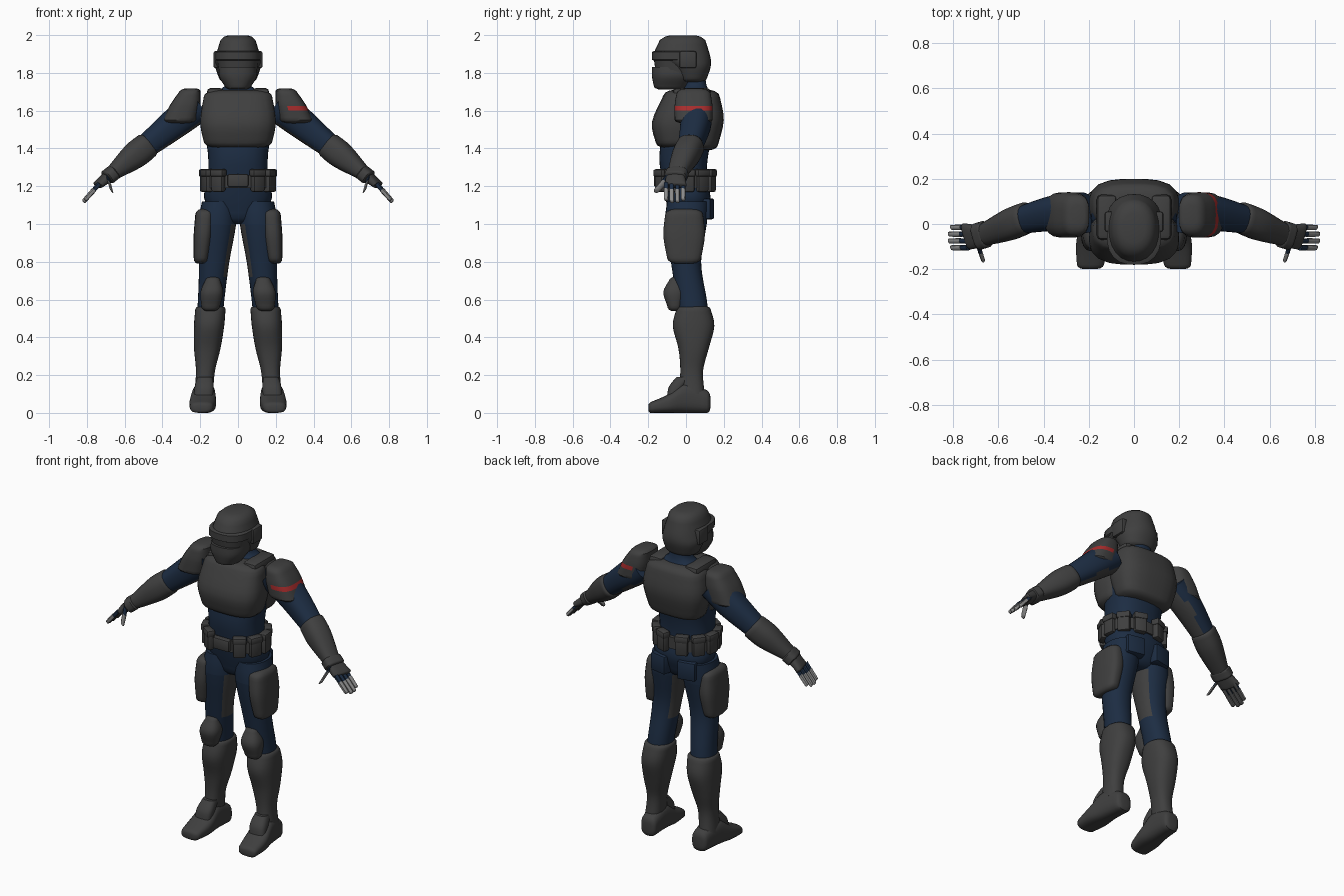
import bpy, bmesh
from math import cos, sin, pi, radians
from mathutils import Vector, Matrix

default_cube = bpy.data.objects.get("Cube")
if default_cube:
    bpy.data.objects.remove(default_cube, do_unlink=True)


def material(name, red, green, blue):
    colour = (red, green, blue, 1)
    made = bpy.data.materials.new(name)
    made.use_nodes = True
    made.diffuse_color = colour
    made.node_tree.nodes["Principled BSDF"].inputs["Base Color"].default_value = colour
    return made


ARMOUR = material("dark grey armour", .05, .05, .05)
CLOTH = material("navy cloth", .012, .026, .056)
RED = material("red stripe", .38, .025, .025)
PALE = material("pale grey glove", .26, .26, .26)
X, Y, Z = Vector((1, 0, 0)), Vector((0, 1, 0)), Vector((0, 0, 1))
parts = []


def finish(name, bm, colours, rule=None, mirror=True, cuts=()):
    """Make an object from a bmesh, cut it at given heights and colour its faces by a rule."""
    for height in cuts:
        geometry = bm.verts[:] + bm.edges[:] + bm.faces[:]
        bmesh.ops.bisect_plane(bm, geom=geometry, plane_co=Z * height, plane_no=Z)
    bmesh.ops.recalc_face_normals(bm, faces=bm.faces)
    for face in bm.faces:
        if rule and rule(face.calc_center_median(), face.normal):
            face.material_index = 1
    mesh = bpy.data.meshes.new(name)
    bm.to_mesh(mesh)
    bm.free()
    for colour in colours:
        mesh.materials.append(colour)
    part = bpy.data.objects.new(name, mesh)
    bpy.context.collection.objects.link(part)
    if mirror:
        part.modifiers.new("mirror", "MIRROR").use_mirror_merge = False
    parts.append(part)


def spline(rings, steps=4):
    """Run a smooth curve through a few rings of position and radii."""
    rings = [Vector(ring) for ring in rings]
    padded = [rings[0], *rings, rings[-1]]
    result = []
    for before, start, end, after in zip(padded, padded[1:], padded[2:], padded[3:]):
        for step in range(steps):
            t = step / steps
            bend = (end - before) * t * (1 - t) ** 2 / 2 - (after - start) * t * t * (1 - t) / 2
            result.append(start.lerp(end, t * t * (3 - 2 * t)) + bend)
    return result + [rings[-1]]


def rounded_end(ring, neighbour, length):
    """Close a loft end with a soft dome."""
    centre = Vector(ring[:3])
    out = (centre - Vector(neighbour[:3])).normalized() * length
    for angle in (.5, 1, 1.4):
        shrink = .4 + .6 * cos(angle)
        yield Vector((*(centre + out * sin(angle)), ring[3] * shrink, ring[4] * shrink))


def loft(name, rings, colours, u=X, v=Y, sides=24, power=2.5, caps=(0, 0), **options):
    """Skin a superellipse along rings holding a centre and radii along u and v."""
    path = spline(rings)
    first = list(rounded_end(path[0], path[1], caps[0]))
    last = list(rounded_end(path[-1], path[-2], caps[1]))
    bm = bmesh.new()
    loops = []
    for ring in first[::-1] + path + last:
        loop = []
        for i in range(sides):
            c, s = cos(2 * pi * i / sides), sin(2 * pi * i / sides)
            k = (abs(c) ** power + abs(s) ** power) ** (-1 / power)
            loop.append(bm.verts.new(Vector(ring[:3]) + u * ring[3] * c * k + v * ring[4] * s * k))
        loops.append(loop)
    for low, high in zip(loops, loops[1:]):
        for i in range(sides):
            bm.faces.new((low[i - 1], low[i], high[i], high[i - 1]))
    bm.faces.new(loops[0])
    bm.faces.new(loops[-1])
    finish(name, bm, colours, **options)


def upright(name, rings, colours, x_at=lambda z: 0, **options):
    """Vertical loft; each ring is y, z, half width, half depth."""
    loft(name, [(x_at(z), y, z, w, d) for y, z, w, d in rings], colours, **options)


def box(name, at, size, colour, turn=0, bevel=.01, mirror=True):
    bm = bmesh.new()
    place = Matrix.Translation(at) @ Matrix.Rotation(turn, 4, "Z") @ Matrix.Diagonal((*size, 1))
    bmesh.ops.create_cube(bm, size=1, matrix=place)
    bmesh.ops.bevel(bm, geom=bm.edges[:], offset=bevel, segments=2, affect="EDGES", profile=.5)
    finish(name, bm, [colour], mirror=mirror)


# Body suit with neck
upright("body_suit", [(.01, 1.06, .14, .1), (.01, 1.14, .18, .12), (-.01, 1.25, .16, .12),
                      (-.01, 1.38, .16, .13), (.03, 1.57, .19, .13), (.05, 1.67, .17, .09),
                      (.05, 1.73, .07, .06), (.04, 1.8, .06, .06)],
        [CLOTH], caps=(.06, 0), mirror=False)

# Chest and back plates with shoulder straps
upright("chest_plate", [(-.05, 1.43, .18, .11), (-.05, 1.54, .2, .13), (-.03, 1.68, .18, .09)],
        [ARMOUR], power=3, caps=(.03, .03), mirror=False)
upright("back_plate", [(.08, 1.42, .17, .09), (.08, 1.55, .2, .12), (.08, 1.67, .18, .1)],
        [ARMOUR], power=3, caps=(.03, .04), mirror=False)
box("shoulder_strap", (.12, .03, 1.69), (.09, .2, .06), ARMOUR, bevel=.02)

# Helmet shell, brow, visor, jaw and ear caps
upright("helmet_shell", [(.03, 1.77, .1, .08), (.02, 1.83, .12, .11), (-.02, 1.88, .12, .15),
                         (-.02, 1.95, .1, .13)],
        [ARMOUR], power=2.2, caps=(.02, .05), mirror=False)
upright("brow_guard", [(-.05, 1.87, .12, .13), (-.05, 1.91, .12, .13)],
        [ARMOUR], caps=(.01, .01), mirror=False)
upright("visor", [(-.05, 1.8, .1, .11), (-.05, 1.87, .11, .12)], [ARMOUR], mirror=False)
upright("jaw_guard", [(-.07, 1.83, .1, .11), (-.07, 1.78, .1, .11), (-.08, 1.73, .07, .09)],
        [ARMOUR], caps=(0, .02), mirror=False)
box("ear_cap", (.11, .01, 1.87), (.04, .09, .09), ARMOUR)

# Belt with buckle, evenly spaced pouches and rear hip bags
upright("belt", [(-.01, 1.19, .18, .14), (-.01, 1.26, .18, .14)], [ARMOUR], mirror=False)
box("buckle", (0, -.15, 1.23), (.11, .04, .07), ARMOUR, mirror=False)
for degrees in range(35, 170, 31):
    turn = radians(degrees)
    spot = Vector((.18 * sin(turn), -.01 - .15 * cos(turn), 1.23))
    box("belt_pouch", spot, (.07, .04, .12), ARMOUR, turn)
    box("pouch_flap", spot + Z * .04, (.08, .05, .04), ARMOUR, turn)
box("rear_hip_bag", (.09, .11, 1.08), (.11, .06, .11), CLOTH, turn=-.2)

# Shoulder pads lean outwards; the stripe runs round the outer half of the left one
for side, label in ((1, "left"), (-1, "right")):
    upright(label + "_shoulder_pad", [(.04, 1.55, .09, .1), (.04, 1.63, .08, .1), (.04, 1.69, .06, .09)],
            [ARMOUR, RED], x_at=lambda z: side * (.85 - .35 * z), power=3, caps=(.02, .03),
            mirror=False, cuts=(1.6, 1.625),
            rule=lambda c, n: 1.6 < c.z < 1.625 and c.x > .26)

# Arms follow one sloping line that swings forward past the elbow
ACROSS = Vector((.3, 1, 0)).normalized()
RISE = Vector((.6, -.2, .8)).normalized()


def arm_point(x):
    return Vector((x, max(-.055, .05 - .4 * max(0, x - .42)), 1.8 - .8 * x))


def arm_part(name, rings, colours, **options):
    """Arm loft; each ring is x, half width, half thickness."""
    loft(name, [(*arm_point(x), w, d) for x, w, d in rings], colours, u=ACROSS, v=RISE, **options)


arm_part("sleeve", [(.22, .09, .09), (.34, .08, .08), (.5, .06, .06)], [CLOTH, ARMOUR],
         rule=lambda c, n: n.z < -.6 and n.x < -.3)
arm_part("forearm_guard", [(.48, .07, .07), (.55, .07, .07), (.66, .05, .04)], [ARMOUR], caps=(.02, 0))
arm_part("wrist_cuff", [(.66, .06, .04), (.69, .06, .04)], [ARMOUR], power=3, caps=(.01, .01))
arm_part("palm", [(.68, .05, .03), (.74, .06, .02)], [ARMOUR], power=3, caps=(0, .01))


def digit(name, base, tip, radius):
    """Finger with a cloth root and a pale end, dark underneath."""
    middle = base.lerp(tip, .4)
    for section, start, end, colour in (("root", base, middle, CLOTH), ("end", middle, tip, PALE)):
        loft(f"{name}_{section}", [(*start, radius, radius), (*end, radius * .9, radius * .9)],
             [colour, ARMOUR], u=ACROSS, v=RISE, sides=10, caps=(0, radius / 2),
             rule=lambda c, n: n.dot(RISE) < -.5)


knuckle = arm_point(.735)
for i in range(4):
    base = knuckle + Y * (.04 - .03 * i)
    reach = .07 if i in (0, 3) else .08
    digit("finger", base, base + Vector((reach, 0, -reach - .01)), .013)
wrist = arm_point(.69)
digit("thumb", wrist - Y * .04, wrist + Vector((-.02, -.1, -.07)), .016)


# Legs follow one line that spreads towards the feet
def leg_x(z):
    return .19 - .08 * z


# Legs with a dark inner thigh panel
upright("leg", [(.01, 1.12, .09, .11), (0, 1, .1, .11), (0, .8, .08, .08), (.03, .6, .07, .08),
                (.04, .5, .07, .08)],
        [CLOTH, ARMOUR], x_at=leg_x, power=2.2, cuts=(.72, 1),
        rule=lambda c, n: n.x < -.75 and .72 < c.z < 1)
upright("thigh_plate", [(-.01, .82, .04, .09), (-.01, .94, .05, .11), (-.01, 1.05, .05, .1)],
        [ARMOUR], x_at=lambda z: leg_x(z) + .07, power=3, caps=(.03, .03))
upright("knee_pad", [(-.06, .57, .05, .04), (-.06, .64, .06, .06), (-.05, .7, .04, .04)],
        [ARMOUR], x_at=leg_x, caps=(.03, .02))

# Shin guards and boots; the foot rings all rest on the ground
upright("shin_guard", [(.03, .1, .05, .07), (.03, .22, .05, .06), (.04, .34, .07, .08),
                       (.04, .46, .08, .11), (.04, .55, .08, .09)],
        [ARMOUR], x_at=leg_x, caps=(0, .02))
foot = [(.11, .05, .06), (0, .06, .08), (-.09, .07, .05), (-.18, .06, .03)]
loft("boot", [(.18 - .07 * y, y, h, w, h) for y, w, h in foot], [ARMOUR], u=X, v=Z,
     power=3, caps=(.02, .02))
upright("instep_flap", [(-.07, .09, .05, .03), (-.05, .14, .05, .04), (-.01, .19, .04, .04)],
        [ARMOUR], x_at=leg_x, power=3)

# Smooth shading with crisp edges
bpy.ops.object.select_all(action="DESELECT")
for part in parts:
    part.select_set(True)
bpy.context.view_layer.objects.active = parts[0]
bpy.ops.object.shade_smooth_by_angle(angle=radians(38))
